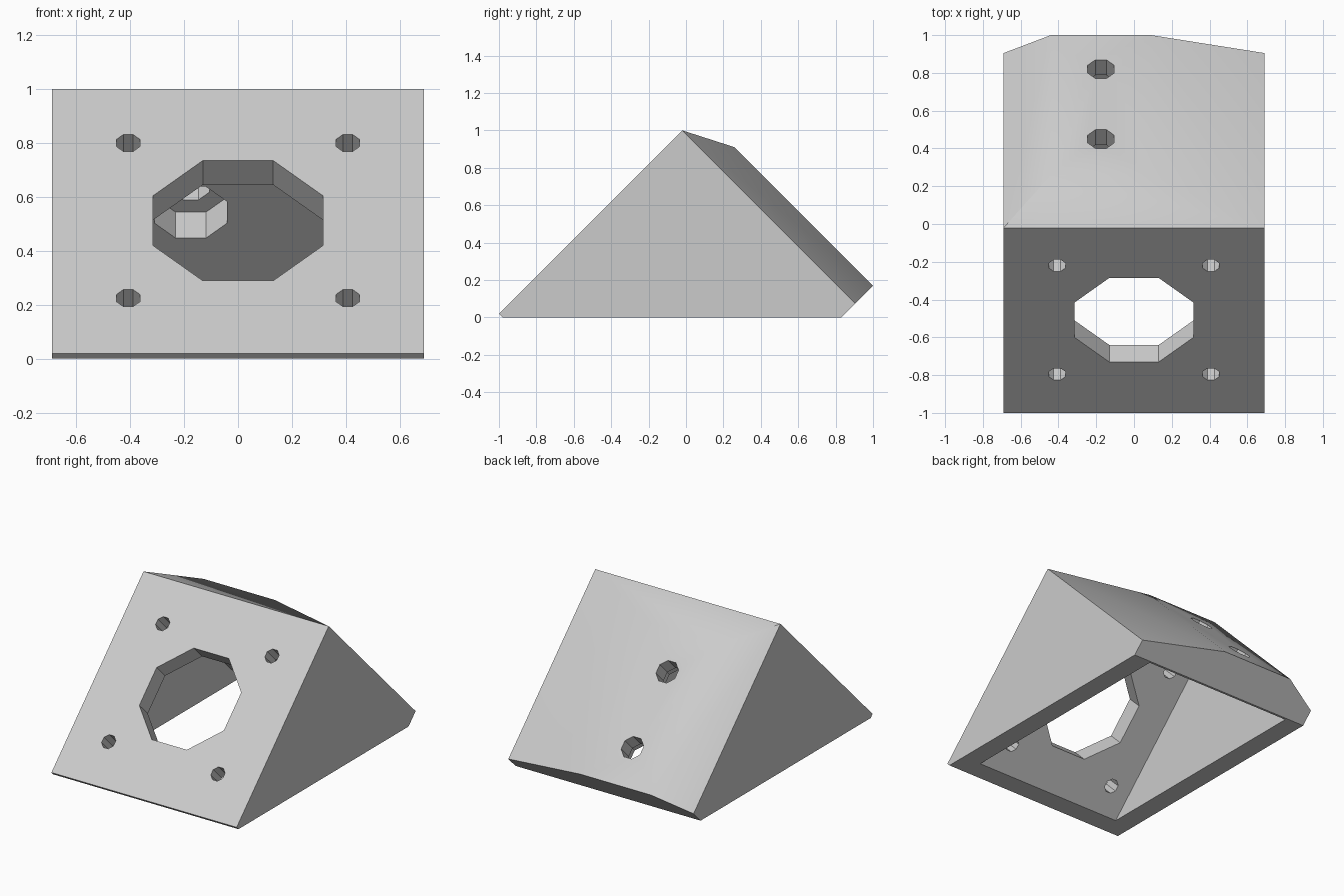
import bpy, bmesh, math
from mathutils import Matrix, Vector

cube = bpy.data.objects.get("Cube")
if cube:
    bpy.data.objects.remove(cube, do_unlink=True)

HALF_W = 0.69      # half width of the block
RIDGE = 0.98       # y + z of the back plane at the sides
BULGE = 1.17       # y + z of the raised middle of the back
INNER = 0.815      # y + z of the inner back wall
FRONT = 1.02       # z - y of the front plane


def add_object(name, bm):
    bmesh.ops.recalc_face_normals(bm, faces=bm.faces)
    mesh = bpy.data.meshes.new(name)
    bm.to_mesh(mesh)
    bm.free()
    obj = bpy.data.objects.new(name, mesh)
    bpy.context.collection.objects.link(obj)
    return obj


def hull(name, points):
    bm = bmesh.new()
    for p in points:
        bm.verts.new(p)
    bmesh.ops.convex_hull(bm, input=bm.verts)
    bmesh.ops.dissolve_limit(bm, angle_limit=math.radians(1),
                             verts=bm.verts, edges=bm.edges)
    return add_object(name, bm)


def bore(name, start, direction, apothem, near, far):
    """Eight-sided cutter along a direction, with flats facing sideways."""
    d = Vector(direction).normalized()
    x = Vector((1, 0, 0))
    frame = Matrix((x, d.cross(x), d)).transposed().to_4x4()
    centre = Vector(start) + d * (near + far) / 2
    r = apothem / math.cos(math.pi / 8)
    bm = bmesh.new()
    bmesh.ops.create_cone(bm, cap_ends=True, segments=8, radius1=r, radius2=r,
                          depth=far - near,
                          matrix=Matrix.Translation(centre) @ frame
                          @ Matrix.Rotation(math.pi / 8, 4, 'Z'))
    return add_object(name, bm)


# Wedge body with a raised, off-centre back
side = [(-1, 0.02), (-0.98, 0), (0.83, 0), (0.905, 0.075), (-0.02, 1)]
raised = [(0.26, BULGE - 0.26), (1, BULGE - 1)]
points = [(x, y, z) for x in (-HALF_W, HALF_W) for y, z in side]
points += [(x, y, z) for x in (-0.44, 0.09) for y, z in raised]
body = hull("wedge_bracket", points)

# Triangular cavity, open underneath
inner_front = FRONT - 0.18
low = -0.1
section = [((INNER - inner_front) / 2, (INNER + inner_front) / 2),
           (low - inner_front, low), (INNER - low, low)]
cutters = [hull("cavity_cutter", [(x, y, z) for x in (-0.555, 0.555)
                                  for y, z in section])]

# Large front opening and four corner holes
inward = (0, 1, -1)
cutters.append(bore("opening_cutter", (0, 0.512 - FRONT, 0.512), inward,
                    0.315, -0.05, 0.2))
for x in (-0.407, 0.407):
    for z in (0.225, 0.8):
        cutters.append(bore("corner_hole_cutter", (x, z - FRONT, z), inward,
                            0.044, -0.05, 0.2))

# Counterbored mounting holes through the back
for y in (0.45, 0.82):
    start = (-0.175, y, BULGE - y)
    cutters.append(bore("counterbore_cutter", start, (0, -1, -1), 0.135, 0.115, 0.32))
    cutters.append(bore("mount_hole_cutter", start, (0, -1, -1), 0.07, -0.05, 0.25))

bpy.ops.object.select_all(action='DESELECT')
body.select_set(True)
bpy.context.view_layer.objects.active = body
for cutter in cutters:
    cutter.hide_render = True
    mod = body.modifiers.new("cut", 'BOOLEAN')
    mod.operation = 'DIFFERENCE'
    mod.solver = 'EXACT'
    mod.object = cutter
    bpy.ops.object.modifier_apply(modifier=mod.name)
    bpy.data.objects.remove(cutter, do_unlink=True)

# Single grey finish
grey = bpy.data.materials.new("light_grey")
grey.use_nodes = True
colour = (0.6, 0.6, 0.6, 1)
grey.diffuse_color = colour
grey.node_tree.nodes["Principled BSDF"].inputs["Base Color"].default_value = colour
body.data.materials.clear()
body.data.materials.append(grey)
bpy.ops.object.shade_smooth_by_angle(angle=math.radians(30))
